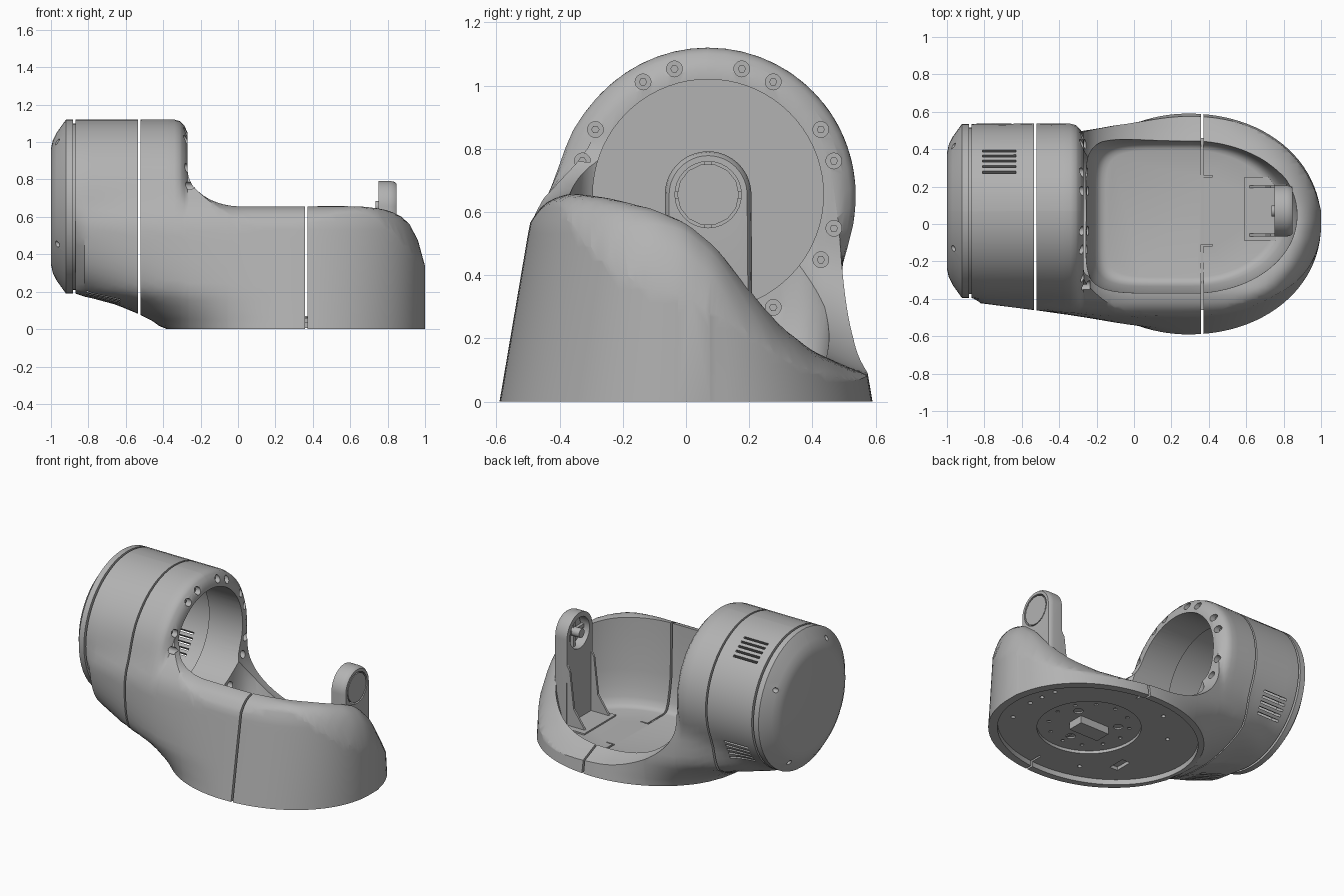
import bpy, bmesh
from math import sin, cos, pi, sqrt, radians
from mathutils import Matrix, Vector

if "Cube" in bpy.data.objects:
    bpy.data.objects.remove(bpy.data.objects["Cube"])

grey = bpy.data.materials.new("matte grey")
grey.use_nodes = True
COLOUR = (0.45, 0.45, 0.45, 1)
grey.diffuse_color = COLOUR
grey.node_tree.nodes["Principled BSDF"].inputs["Base Color"].default_value = COLOUR

CY, CZ, BORE = 0.07, 0.655, 0.365    # drum axis and bore radius


# ---------- helpers ----------
def lerp(table, v):
    if v <= table[0][0]:
        return table[0][1]
    for (a, fa), (b, fb) in zip(table, table[1:]):
        if v <= b:
            return fa + (fb - fa) * (v - a) / (b - a)
    return table[-1][1]


def smooth_max(a, b, k=0.03):
    return 0.5 * (a + b + sqrt((a - b) ** 2 + k * k))


def finish(bm, name):
    bmesh.ops.recalc_face_normals(bm, faces=bm.faces)
    mesh = bpy.data.meshes.new(name)
    bm.to_mesh(mesh)
    bm.free()
    mesh.materials.append(grey)
    ob = bpy.data.objects.new(name, mesh)
    bpy.context.collection.objects.link(ob)
    return ob


def loft(name, loops):
    bm = bmesh.new()
    rows = [[bm.verts.new(p) for p in loop] for loop in loops]
    n = len(rows[0])
    for a, b in zip(rows, rows[1:]):
        for i in range(n):
            j = (i + 1) % n
            bm.faces.new((a[i], a[j], b[j], b[i]))
    bm.faces.new(rows[0])
    bm.faces.new(rows[-1])
    return finish(bm, name)


def add_box(bm, lo, hi, matrix=Matrix()):
    lo, hi = Vector(lo), Vector(hi)
    size = Matrix.Diagonal((*(hi - lo), 1))
    bmesh.ops.create_cube(bm, size=1, matrix=matrix @ Matrix.Translation((lo + hi) / 2) @ size)


def add_rod(bm, axis, centre, r, start, end, sides=24):
    """Cylinder along x or z, from start to end on that axis."""
    turn = Matrix.Rotation(pi / 2, 4, "Y") if axis == "x" else Matrix()
    mid = (start + end) / 2
    place = (mid, *centre) if axis == "x" else (*centre, mid)
    bmesh.ops.create_cone(bm, cap_ends=True, segments=sides, radius1=r, radius2=r,
                          depth=end - start, matrix=Matrix.Translation(place) @ turn)


def cut(ob, cutter):
    cutter.hide_render = True
    mod = ob.modifiers.new("cut", "BOOLEAN")
    mod.operation, mod.solver, mod.object = "DIFFERENCE", "EXACT", cutter
    deps = bpy.context.evaluated_depsgraph_get()
    mesh = bpy.data.meshes.new_from_object(ob.evaluated_get(deps))
    ob.modifiers.clear()
    ob.data = mesh
    bpy.data.objects.remove(cutter)


def cut_rod(ob, *rod):
    bm = bmesh.new()
    add_rod(bm, *rod)
    cut(ob, finish(bm, "rod_cutter"))


def shade(ob, angle=35):
    bpy.ops.object.select_all(action="DESELECT")
    ob.select_set(True)
    bpy.context.view_layer.objects.active = ob
    bpy.ops.object.shade_smooth_by_angle(angle=radians(angle))


# ---------- body: drum flowing into an oval base ----------
DRUM_R = [(-1, .31), (-.99, .355), (-.97, .395), (-.92, .465), (-.882, .465), (-.881, .445),
          (-.869, .445), (-.868, .465), (-.34, .465), (-.31, .457), (-.285, .43), (-.27, .395),
          (-.05, .395), (.1, .1)]
REAR_END = [(0, -.4), (.04, -.45), (.08, -.53), (.13, -.65), (.165, -.78), (.19, -.9), (.6, -1.9)]
BELLY = [(x, z) for z, x in reversed(REAR_END)]


def base_width(x, z):
    w = .59 - .17 * z if z < .57 else .493 - .5 * (z - .57) - 8 * max(0, z - .85) ** 2
    if x > .29:
        return w * max(0, 1 - ((x - .29) / .71) ** 2.08) ** .48
    u = (.29 - x) / (.29 - lerp(REAR_END, z))
    return w * sqrt(1 - u * u) if u < 1 and x > -.865 else -.1


def body_section(x, n=28):
    r = lerp(DRUM_R, x)
    low = lerp(BELLY, x) if x > -.865 else CZ - r
    high = max(CZ + r, .8)
    left, right = [], []
    for i in range(n + 1):
        z = (low + high) / 2 - (high - low) / 2 * cos(pi * i / n)
        c = sqrt(max(0, r * r - (z - CZ) ** 2))
        w = base_width(x, z)
        if x < -.04:      # let the shoulder round off with the drum face
            w -= (.465 - r) * min(1, max(0, (z - .65) / .15))
        left.append((x, CY - smooth_max(c, w + CY), z))
        right.append((x, CY + smooth_max(c, w - CY), z))
    return left + right[::-1]


stations = {p[0] for p in DRUM_R} | {round(-.82 + .04 * i, 4) for i in range(28)}
stations |= {round(.3 + .6995 * sin(pi / 2 * i / 24), 4) for i in range(25)}
body = loft("body", [body_section(x) for x in sorted(stations)])

# ---------- sloping rim cut, rising into the drum face ----------
RIM = [(-.7, .5), (-.52, .52), (-.49, .575), (-.45, .63), (-.37, .66), (-.25, .645), (-.1, .61),
       (0, .57), (.1, .49), (.2, .36), (.3, .24), (.4, .16), (.5, .115), (.6, .08), (.7, .07)]


def rim_section(y, n=44):
    t = sum(lerp(RIM, y + d) for d in (-.02, 0, .02)) / 3
    low = 1 - t / .66
    pts = [(-.27, y, 1.4)]
    for i in range(n + 1):
        x = -.27 + 1.37 * (i / n) ** 1.5
        s = min(1, (x + .27) / (.28 + .35 * low))
        rise = (.2 + .2 * low) * (1 - sqrt(1 - (1 - s) ** 2))
        rho = sqrt((max(0, x - .29) / .71) ** 2 + (y / .59) ** 2)
        drop = .4 * t * max(0, (min(rho, 1.05) - .7) / .3) ** 4
        fade = min(1, max(0, (x - .29) / .3))
        pts.append((x, y, t + rise - drop * fade))
    return pts + [(1.1, y, 1.4)]


cut(body, loft("rim_cutter", [rim_section(-.7 + 1.4 * i / 70) for i in range(71)]))


# ---------- inner bowl ----------
def oval(cx, cy, a, b, z, n=96):
    pts = []
    for i in range(n):
        c, s = cos(2 * pi * i / n), sin(2 * pi * i / n)
        p = 2 / 2.05 if c > 0 else 2 / 6
        pts.append((cx + a * abs(c) ** p * (1 if c > 0 else -1),
                    cy + b * abs(s) ** p * (1 if s > 0 else -1), z))
    return pts


BOWL = [(.07, .8), (.075, .84), (.09, .88), (.13, .915), (.2, .95), (.3, .985), (.66, 1), (1.3, 1)]
cut(body, loft("bowl_cutter", [oval(.305, .054, .57 * k, .424 * k, z) for z, k in BOWL]))

# ---------- drum bore, underside recess and hub recess ----------
cut_rod(body, "x", (CY, CZ), BORE, -.9, -.22, 72)
cut_rod(body, "x", (CY, CZ), BORE + .025, -.85, -.528, 72)
ring = [(.29 + .66 * cos(a), .545 * sin(a)) for a in (2 * pi * i / 72 for i in range(72))]
cut(body, loft("underside_cutter", [[(x, y, z) for x, y in ring] for z in (-.1, .035)]))
cut_rod(body, "z", (.36, 0), .32, -.05, .055, 64)

# ---------- seams, bolt holes, vents and mounting holes ----------
bm = bmesh.new()
add_box(bm, (-.534, -.8, -.2), (-.522, .8, 1.4))
for y0, y1 in ((-.7, -.11), (.25, .7)):
    add_box(bm, (.359, y0, .06), (.372, y1, 1))
BOLTS = [radians(q + d) for q in (0, 90, 180, 270) for d in (-30, -15, 15, 30)]
spots = [(CY + .412 * cos(a), CZ + .412 * sin(a)) for a in BOLTS]
for p in spots:
    add_rod(bm, "x", p, .025, -.32, -.235, 20)
for k in range(4):
    a = radians(30 + 90 * k)
    add_rod(bm, "x", (CY + .4 * cos(a), CZ + .4 * sin(a)), .016, -1.05, -.935, 16)
for angle in (55, -35, -117):
    for k in range(-2, 3):
        turn = Matrix.Translation((0, CY, CZ)) @ Matrix.Rotation(radians(angle), 4, "X")
        add_box(bm, (-.81, .3, k * .035 - .007), (-.63, .62, k * .035 + .007), turn)
for k in range(12):
    a = 2 * pi * k / 12
    add_rod(bm, "z", (.36 + .25 * cos(a), .25 * sin(a)), .012, 0, .064, 12)
for k in range(3):
    a = 2 * pi * k / 3 + .5
    add_rod(bm, "z", (.36 + .18 * cos(a), .18 * sin(a)), .03, 0, .065, 16)
for x, y in ((.8, .2), (.82, .1), (.83, 0), (.8, -.2), (.1, .4), (.1, -.4), (-.1, .2)):
    add_rod(bm, "z", (x, y), .014, 0, .05, 12)
add_box(bm, (-.11, -.29, 0), (-.05, -.17, .058))
cut(body, finish(bm, "detail_cutter"))

bm = bmesh.new()
for s in (-1, 1):
    add_box(bm, (.359, min(s * .46, s * .7), -.1), (.372, max(s * .46, s * .7), .07))
add_box(bm, (.365, .25, .06), (.42, .258, .2))
add_box(bm, (.365, -.118, .06), (.42, -.11, .2))
cut(body, finish(bm, "seam_end_cutter"))
shade(body)

# ---------- bolts in the drum face, block under the base ----------
bm = bmesh.new()
for p in spots:
    add_rod(bm, "x", p, .013, -.33, -.3, 6)
finish(bm, "drum_bolts")
bm = bmesh.new()
add_box(bm, (.25, -.055, .005), (.47, .055, .06))
finish(bm, "underside_block")

# ---------- bearing post ----------
outline = [(CY - .137, .06)] + [(CY - .137 * cos(pi * i / 32), CZ + .137 * sin(pi * i / 32))
                                for i in range(33)] + [(CY + .142, .06)]
post = loft("bearing_post", [[(x, CY + (y - CY) * k, CZ + (z - CZ) * k) for y, z in outline]
                             for x, k in ((.75, 1), (.815, 1), (.835, .97), (.848, .9))])
cut_rod(post, "x", (CY, CZ), .105, .7, .9, 32)
shade(post)

bm = bmesh.new()
add_rod(bm, "x", (CY, CZ), .098, .81, .846, 14)
add_rod(bm, "x", (CY, CZ), .03, .735, .82, 20)
add_box(bm, (.79, CY - .106, CZ - .012), (.815, CY + .106, CZ + .012))
add_box(bm, (.79, CY - .012, CZ - .106), (.815, CY + .012, CZ + .106))
shade(finish(bm, "bearing_hub"))

# ---------- post foot with side gussets ----------
bm = bmesh.new()
add_box(bm, (.59, -.09, .06), (.76, .25, .08))
finish(bm, "post_foot")
for name, y in (("right_gusset", CY - .137), ("left_gusset", CY + .122)):
    side = [(.61, .07), (.76, .07), (.76, .5), (.73, .45), (.7, .2)]
    loft(name, [[(x, v, z) for x, z in side] for v in (y, y + .015)])
